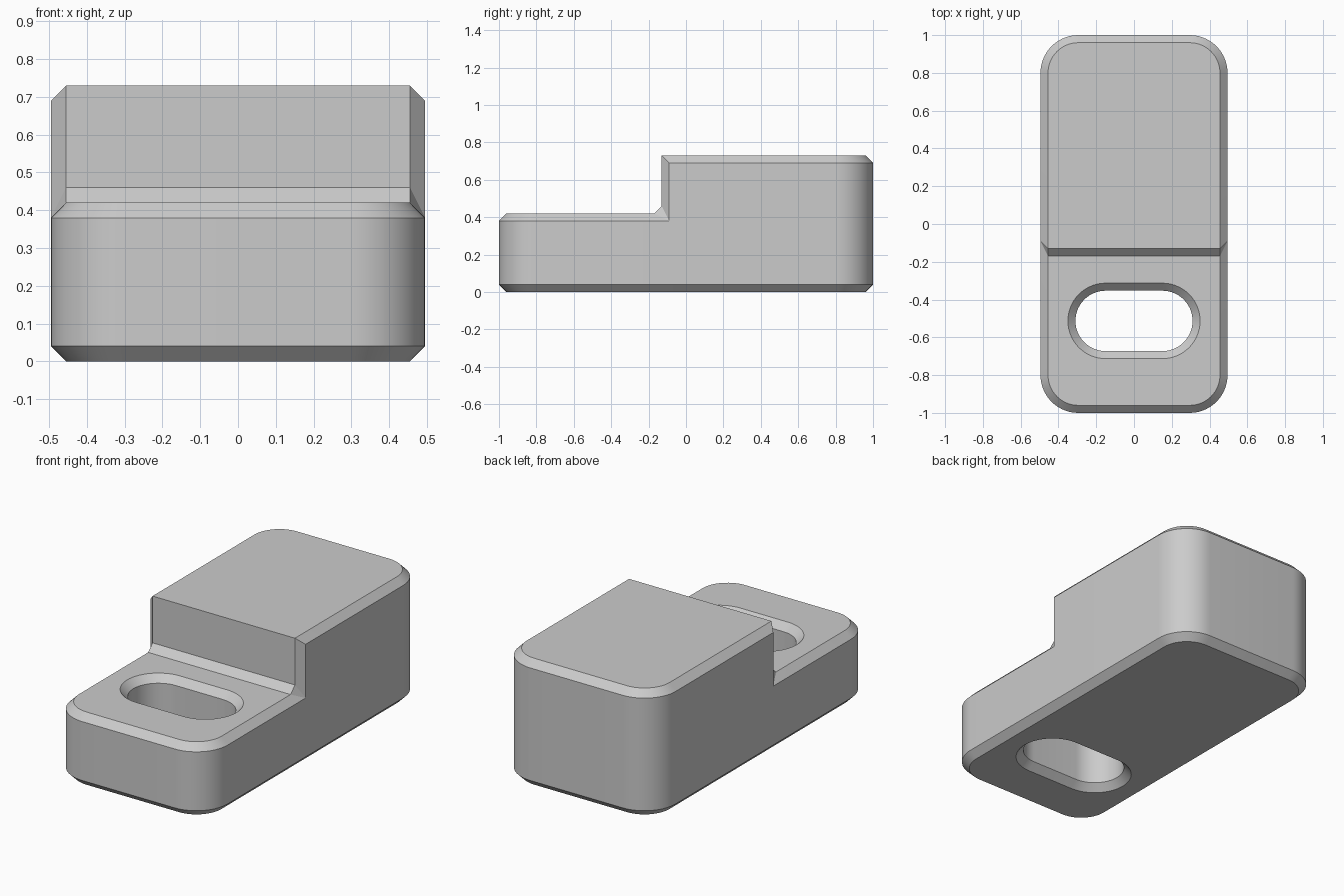
import bpy, bmesh, math

if "Cube" in bpy.data.objects:
    bpy.data.objects.remove(bpy.data.objects["Cube"])

W, L = 0.495, 1.0            # half width, half length
R, C = 0.2, 0.04             # corner radius, chamfer
LOW, HIGH = 0.42, 0.73       # step heights
WALL = -0.13                 # y of the step wall
SLOT_Y, SLOT_X, SLOT_R = -0.513, 0.15, 0.16
SEG = 14

bm = bmesh.new()


def face(*pts):
    return bm.faces.new([bm.verts.new(p) for p in pts])


def arc(cx, cy, r, start, sweep, n):
    return [(cx + r * math.cos(start + sweep * i / n),
             cy + r * math.sin(start + sweep * i / n)) for i in range(n + 1)]


def loft(rings, closed=False):
    for a, b in zip(rings, rings[1:]):
        n = len(a)
        for i in range(n if closed else n - 1):
            j = (i + 1) % n
            face(a[i], a[j], b[j], b[i])


def half_outline(side, inset, step_y, z):
    """Half of the rounded footprint; side is -1 for front, 1 for back."""
    cx, cy = W - R, side * (L - R)
    q = math.pi / 2
    first = arc(cx, cy, R - inset, 0, side * q, SEG)
    second = arc(-cx, cy, R - inset, side * q, side * q, SEG)
    x = W - inset
    return [(px, py, z) for px, py in [(x, step_y)] + first + second + [(-x, step_y)]]


# Outer shell: low front half and tall back half, chamfered top and bottom
Y = WALL + C
loft([half_outline(-1, C, Y, 0), half_outline(-1, 0, Y, C),
      half_outline(-1, 0, Y, LOW - C), half_outline(-1, C, WALL - C, LOW)])
loft([half_outline(1, C, Y, 0), half_outline(1, 0, Y, C),
      half_outline(1, 0, Y, LOW - C), half_outline(1, 0, Y, HIGH - C),
      half_outline(1, C, WALL, HIGH)])

# Step wall with sloped foot
X = W - C
foot, bend = (WALL - C, LOW), (WALL, LOW + C)
face((-X, *foot), (X, *foot), (X, *bend), (-X, *bend))
face((-X, *bend), (X, *bend), (X, WALL, HIGH), (-X, WALL, HIGH))

# Chamfered wall sides and the small corner facets
for s in (-1, 1):
    corner = (s * W, Y, LOW - C)
    face(corner, (s * W, Y, HIGH - C), (s * X, WALL, HIGH), (s * X, *bend))
    face(corner, (s * X, *bend), (s * X, *foot))


# Through slot with chamfered rims
def slot(r, z):
    pts = (arc(SLOT_X, SLOT_Y, r, -math.pi / 2, math.pi, 2 * SEG)
           + arc(-SLOT_X, SLOT_Y, r, math.pi / 2, math.pi, 2 * SEG))
    return [(x, y, z) for x, y in pts]


loft([slot(SLOT_R + C, 0), slot(SLOT_R, C),
      slot(SLOT_R, LOW - C), slot(SLOT_R + C, LOW)], closed=True)

# Weld, then fill the flat underside, lower deck and upper deck
bmesh.ops.remove_doubles(bm, verts=bm.verts, dist=1e-5)
for z in (0, LOW, HIGH):
    rim = [e for e in bm.edges if e.is_boundary
           and all(abs(v.co.z - z) < 1e-4 for v in e.verts)]
    bmesh.ops.triangle_fill(bm, use_beauty=True, edges=rim)
bmesh.ops.recalc_face_normals(bm, faces=bm.faces)

mesh = bpy.data.meshes.new("stepped_block")
bm.to_mesh(mesh)
bm.free()
block = bpy.data.objects.new("stepped_block", mesh)
bpy.context.collection.objects.link(block)

grey = bpy.data.materials.new("plain grey")
grey.diffuse_color = (0.6, 0.6, 0.6, 1)
grey.use_nodes = True
grey.node_tree.nodes["Principled BSDF"].inputs["Base Color"].default_value = grey.diffuse_color
mesh.materials.append(grey)

bpy.context.view_layer.objects.active = block
block.select_set(True)
bpy.ops.object.shade_smooth_by_angle(angle=math.radians(25))
